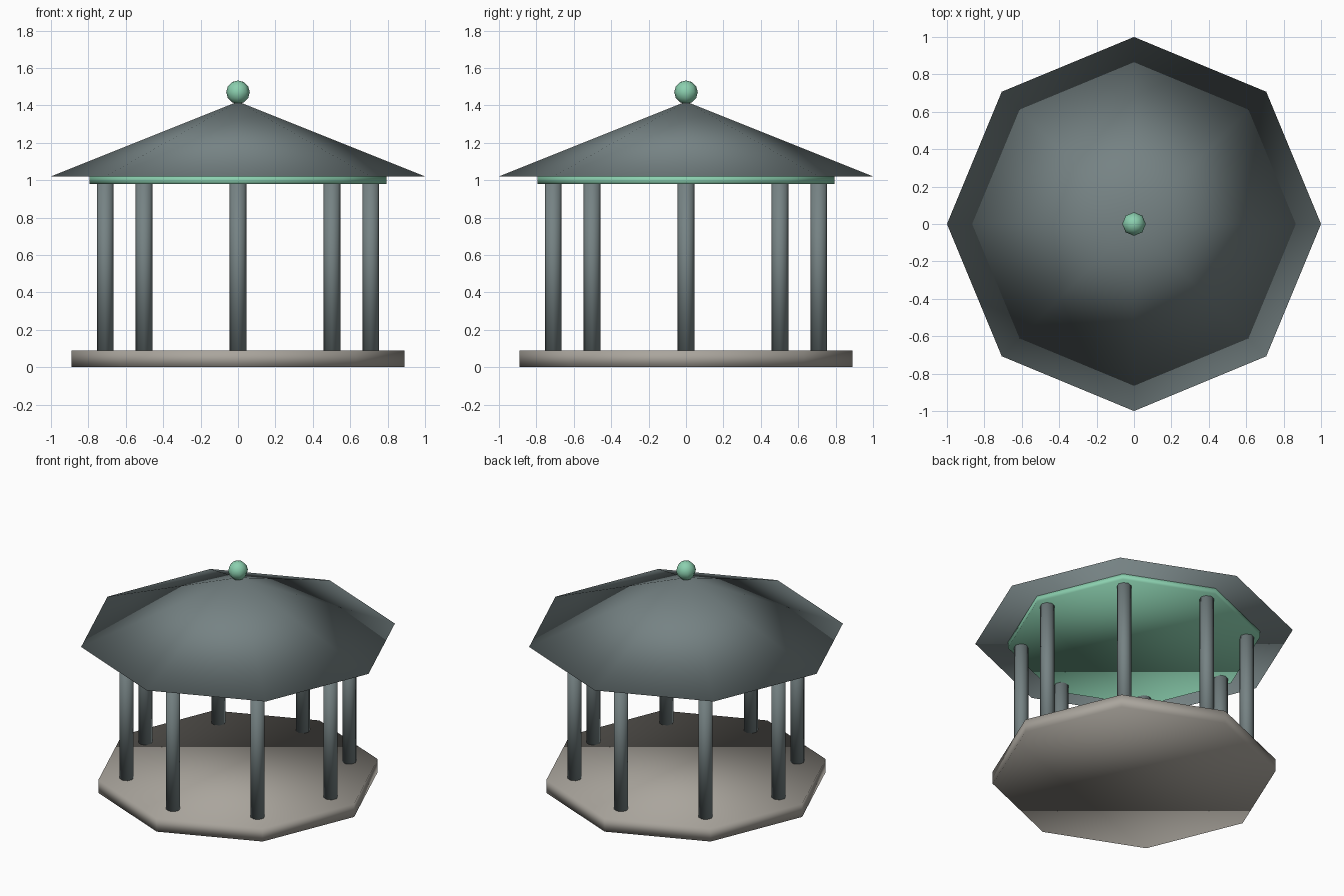
import bpy
from math import cos, sin, pi

if "Cube" in bpy.data.objects:
    bpy.data.objects.remove(bpy.data.objects["Cube"], do_unlink=True)

SIDES = 8


def make_material(name, colour):
    mat = bpy.data.materials.new(name)
    mat.use_nodes = True
    mat.diffuse_color = (*colour, 1)
    mat.node_tree.nodes["Principled BSDF"].inputs["Base Color"].default_value = (*colour, 1)
    return mat


slate = make_material("slate grey", (0.18, 0.225, 0.23))
stone = make_material("warm stone", (0.40, 0.375, 0.335))
verdigris = make_material("pale green", (0.26, 0.63, 0.43))


def finish(name, mat):
    """Name, colour and smooth the newly added primitive."""
    obj = bpy.context.object
    obj.name = obj.data.name = name
    obj.data.materials.append(mat)
    bpy.ops.object.shade_smooth()
    return obj


def prism(name, radius, bottom, top, mat, x=0, y=0):
    bpy.ops.mesh.primitive_cylinder_add(
        vertices=SIDES, radius=radius, depth=top - bottom,
        location=(x, y, (bottom + top) / 2))
    return finish(name, mat)


# Octagonal floor slab and the ring beam slab under the roof
prism("floor", 0.89, 0, 0.09, stone)
prism("ceiling_beam", 0.795, 0.98, 1.02, verdigris)

# One post at each corner
for i in range(SIDES):
    a = 2 * pi * i / SIDES
    prism(f"post_{i + 1}", 0.045, 0.09, 0.98, slate, 0.71 * cos(a), 0.71 * sin(a))

# Pyramid roof
bpy.ops.mesh.primitive_cone_add(vertices=SIDES, radius1=1, radius2=0, depth=0.4,
                                location=(0, 0, 1.22))
finish("roof", slate)

# Ball finial
bpy.ops.mesh.primitive_uv_sphere_add(segments=SIDES, ring_count=6, radius=0.063,
                                     location=(0, 0, 1.47))
finish("finial", verdigris)
